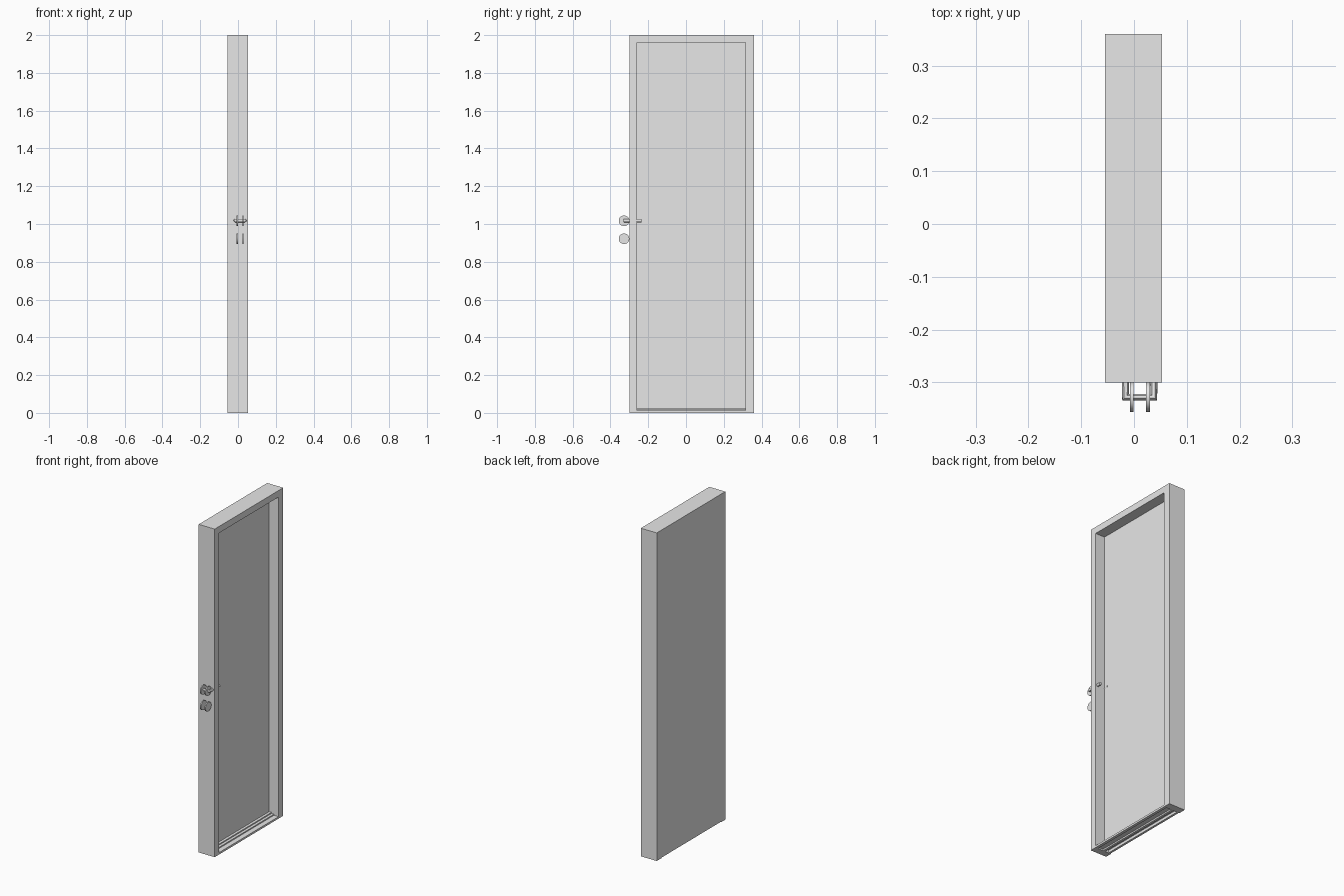
import bpy, math

if "Cube" in bpy.data.objects:
    bpy.data.objects.remove(bpy.data.objects["Cube"], do_unlink=True)

grey = bpy.data.materials.new("light_grey")
grey.use_nodes = True
grey.diffuse_color = (0.8, 0.8, 0.8, 1)
grey.node_tree.nodes["Principled BSDF"].inputs["Base Color"].default_value = (0.8, 0.8, 0.8, 1)

# Shared extents of the opening
OPEN_Y = (-0.26, 0.315)


def box(name, x, y, z):
    """Axis-aligned box from (min, max) pairs."""
    bpy.ops.mesh.primitive_cube_add(size=1, location=[sum(r) / 2 for r in (x, y, z)])
    ob = bpy.context.object
    ob.name = name
    ob.scale = [r[1] - r[0] for r in (x, y, z)]
    bpy.ops.object.transform_apply(location=True, rotation=False, scale=True)
    ob.data.materials.append(grey)
    return ob


def cut(target, x, y, z):
    """Subtract a box from the target."""
    cutter = box("cutter", x, y, z)
    cutter.hide_render = True
    mod = target.modifiers.new("cut", "BOOLEAN")
    mod.operation = "DIFFERENCE"
    mod.solver = "EXACT"
    mod.object = cutter
    bpy.context.view_layer.objects.active = target
    bpy.ops.object.modifier_apply(modifier=mod.name)
    bpy.data.objects.remove(cutter, do_unlink=True)


# Frame and flush leaf, recessed on one side
frame = box("door_frame_and_leaf", (-0.055, 0.053), (-0.30, 0.36), (0, 2))
cut(frame, (-0.01, 0.1), OPEN_Y, (0.012, 1.96))
# Channels under the leaf and sill, and the gap below the leaf
cut(frame, (-0.038, -0.014), OPEN_Y, (-0.1, 0.016))
cut(frame, (0.0, 0.036), OPEN_Y, (-0.1, 0.009))
cut(frame, (-0.1, -0.051), OPEN_Y, (-0.1, 0.007))

# Stepped threshold in the opening
box("threshold_low_step", (-0.01, 0.022), OPEN_Y, (0.012, 0.019))
box("threshold_high_step", (-0.01, 0.006), OPEN_Y, (0.019, 0.026))

# Pair of round plates at the lever and at the lock
for part, z in (("lever", 1.017), ("lock", 0.922)):
    for side, x in (("right", -0.0045), ("left", 0.0265)):
        bpy.ops.mesh.primitive_cylinder_add(
            vertices=32, radius=0.028, depth=0.007,
            location=(x, -0.328, z), rotation=(0, math.pi / 2, 0))
        plate = bpy.context.object
        plate.name = f"{part}_plate_{side}"
        plate.data.materials.append(grey)
        bpy.ops.object.shade_smooth_by_angle()

# Lever handles joined by their spindle
curve = bpy.data.curves.new("lever_handles", "CURVE")
curve.dimensions = "3D"
curve.bevel_depth = 0.0088
curve.bevel_resolution = 4
curve.use_fill_caps = True
path = curve.splines.new("POLY")
path.points.add(3)
corners = ((-0.016, -0.236), (-0.016, -0.328), (0.0375, -0.328), (0.0375, -0.236))
for point, (x, y) in zip(path.points, corners):
    point.co = (x, y, 1.018, 1)
lever = bpy.data.objects.new("lever_handles", curve)
bpy.context.collection.objects.link(lever)
bpy.ops.object.select_all(action="DESELECT")
lever.select_set(True)
bpy.context.view_layer.objects.active = lever
bpy.ops.object.convert(target="MESH")
lever = bpy.context.object
lever.data.materials.clear()
lever.data.materials.append(grey)
bpy.ops.object.shade_smooth_by_angle()
